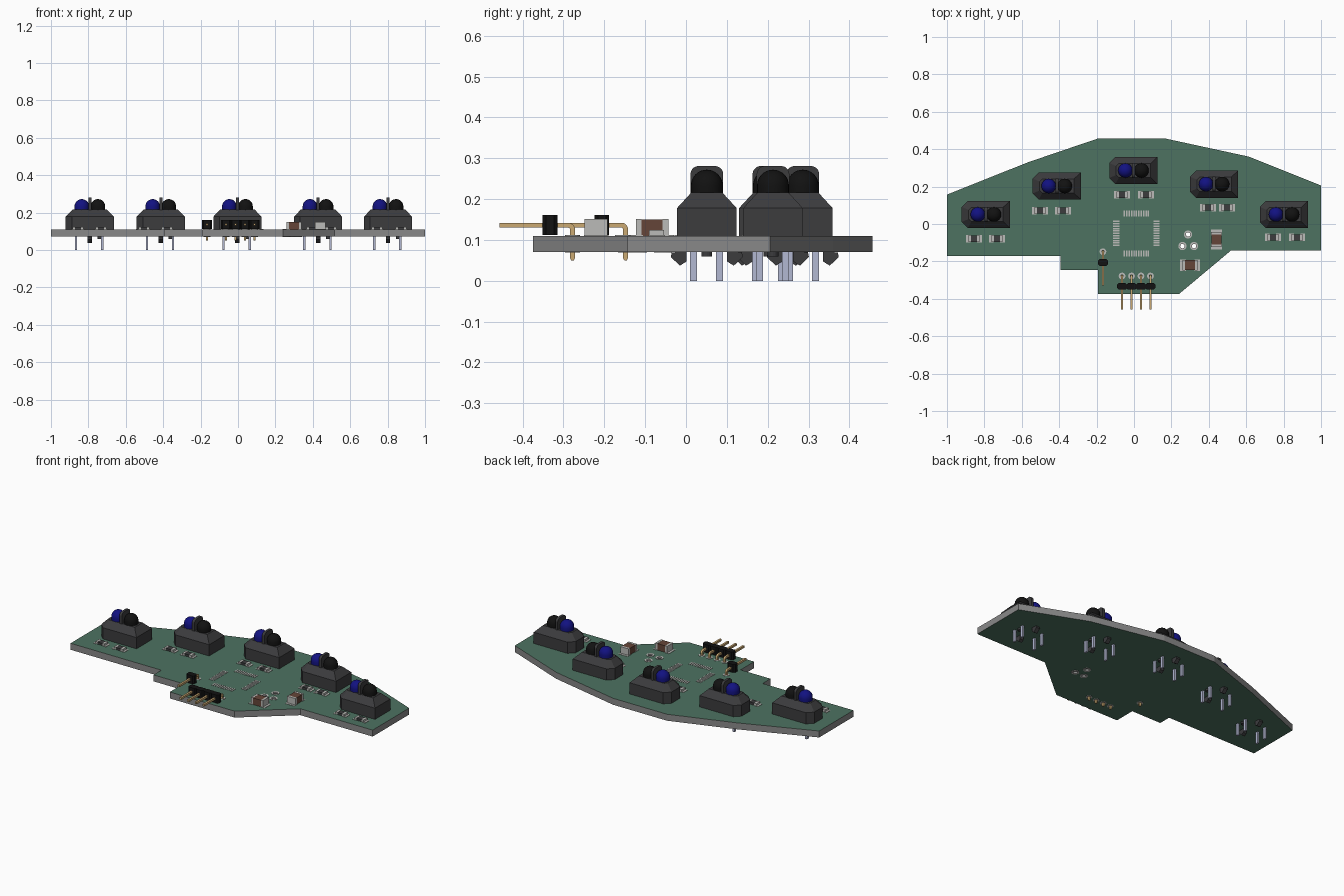
import bpy, bmesh, math

if "Cube" in bpy.data.objects:
    bpy.data.objects.remove(bpy.data.objects["Cube"])

TOP, BOT = 0.11, 0.071   # board faces


def material(name, r, g, b):
    m = bpy.data.materials.new(name)
    m.diffuse_color = (r, g, b, 1)
    m.use_nodes = True
    m.node_tree.nodes["Principled BSDF"].inputs["Base Color"].default_value = m.diffuse_color
    return m


GREEN = material("board_green", 0.075, 0.17, 0.12)
EDGE = material("board_edge", 0.25, 0.25, 0.25)
BLACK = material("plastic_black", 0.045, 0.045, 0.048)
DARK = material("lens_black", 0.006, 0.006, 0.006)
BLUE = material("lens_blue", 0.006, 0.006, 0.22)
LEAD = material("lead_steel", 0.45, 0.48, 0.65)
GOLD = material("pin_gold", 0.6, 0.4, 0.17)
TIN = material("pad_tin", 0.5, 0.5, 0.48)
BROWN = material("ceramic_brown", 0.13, 0.06, 0.04)


def finish(name, bm, mat, smooth=False):
    bmesh.ops.recalc_face_normals(bm, faces=bm.faces)
    me = bpy.data.meshes.new(name)
    for f in bm.faces:
        f.smooth = smooth
    bm.to_mesh(me)
    bm.free()
    if mat:
        me.materials.append(mat)
    ob = bpy.data.objects.new(name, me)
    bpy.context.collection.objects.link(ob)
    return ob


def loft(name, rings, mat):
    """Closed solid through rings of 3D points."""
    bm = bmesh.new()
    vs = [[bm.verts.new(p) for p in r] for r in rings]
    n = len(vs[0])
    for a, b in zip(vs, vs[1:]):
        for i in range(n):
            bm.faces.new((a[i], a[(i + 1) % n], b[(i + 1) % n], b[i]))
    bm.faces.new(vs[0])
    bm.faces.new(vs[-1])
    return finish(name, bm, mat)


def prism_z(name, pts, lo, hi, mat):
    return loft(name, [[(x, y, z) for x, y in pts] for z in (lo, hi)], mat)


def prism_x(name, pts, lo, hi, mat):
    return loft(name, [[(x, y, z) for y, z in pts] for x in (lo, hi)], mat)


def box(name, cx, cy, sx, sy, lo, hi, mat):
    x, y = sx / 2, sy / 2
    return prism_z(name, [(cx - x, cy - y), (cx + x, cy - y), (cx + x, cy + y), (cx - x, cy + y)], lo, hi, mat)


def circle(cx, cy, r, n=16, a0=0, a1=360):
    full = a1 - a0 == 360
    k = n if full else n - 1
    return [(cx + r * math.cos(math.radians(a0 + (a1 - a0) * i / k)),
             cy + r * math.sin(math.radians(a0 + (a1 - a0) * i / k))) for i in range(n)]


def ring_pad(name, cx, cy, r, hole, lo, hi):
    """Annular solder pad."""
    bm = bmesh.new()
    n = 20
    rings = [[bm.verts.new((x, y, z)) for x, y in circle(cx, cy, rad, n)]
             for rad, z in ((r, lo), (r, hi), (hole, hi), (hole, lo))]
    for k in range(4):
        a, b = rings[k], rings[(k + 1) % 4]
        for i in range(n):
            bm.faces.new((a[i], a[(i + 1) % n], b[(i + 1) % n], b[i]))
    return finish(name, bm, TIN)


# circuit board: green faces, grey edge
outline = [(-1, .157), (-.567, .33), (-.193, .457), (.167, .457), (.615, .36), (1, .206),
           (1, -.143), (.517, -.143), (.24, -.375), (-.193, -.375), (-.193, -.245),
           (-.393, -.245), (-.393, -.17), (-1, -.17)]
board = prism_z("circuit_board", outline, BOT, TOP, GREEN)
board.data.materials.append(EDGE)
for p in board.data.polygons:
    p.material_index = 0 if abs(p.normal.z) > 0.5 else 1

# three open through holes with pads
for i, (x, y) in enumerate([(.289, -.056), (.259, -.118), (.321, -.118)]):
    cutter = prism_z(f"hole_cutter_{i}", circle(x, y, .012), 0, .2, EDGE)
    cutter.hide_render = True
    cutter.display_type = 'WIRE'
    mod = board.modifiers.new("hole", 'BOOLEAN')
    mod.operation, mod.solver, mod.object = 'DIFFERENCE', 'EXACT', cutter
    ring_pad("hole_pad_top", x, y, .022, .012, TOP, TOP + .002)
    ring_pad("hole_pad_bottom", x, y, .022, .012, BOT - .002, BOT)


def dome(name, x, y, mat, r=.039):
    bm = bmesh.new()
    bmesh.ops.create_uvsphere(bm, u_segments=24, v_segments=16, radius=r)
    for v in bm.verts:   # straight sides below the equator
        if v.co.z < -1e-4:
            f = math.hypot(v.co.x, v.co.y)
            if f > 1e-5:
                v.co.x, v.co.y = v.co.x * r / f, v.co.y * r / f
            v.co.z = max(v.co.z, -.03)
        v.co.x += x
        v.co.y += y
        v.co.z += .233
    return finish(name, bm, mat, True)


def sensor(cx, cy):
    def footprint(hx, hy, c, z):
        return [(cx + x, cy + y, z) for x, y in ((hx, -hy), (hx, hy), (-hx + c, hy), (-hx, hy - c),
                                                 (-hx, -hy + c), (-hx + c, -hy))]
    # housing with sloped shoulders and chamfered left end
    loft("sensor_housing", [footprint(.129, .073, .033, TOP), footprint(.129, .073, .033, .178),
                            footprint(.092, .038, .014, .216)], BLACK)
    dome("emitter_lens", cx - .043, cy, BLUE)
    dome("receiver_lens", cx + .043, cy, DARK)
    # rounded divider between the lenses
    fin = [(cy - .04, .2), (cy + .04, .2)] + circle(cy + .02, .261, .02, 6, 0, 90) \
        + circle(cy - .02, .261, .02, 6, 90, 180)
    prism_x("lens_divider", fin, cx - .008, cx + .008, BLACK)
    # leads, snap clips and locating peg under the board
    for sx in (-.074, .066):
        for sy in (-.033, .031):
            box("sensor_lead", cx + sx, cy + sy, .012, .017, 0, TOP + .01, LEAD)
    for s in (-1, 1):
        clip = [(.05, TOP + .01), (.05, .047), (.066, .037), (.088, .058), (.086, .069), (.066, .071),
                (.066, TOP + .01)]
        prism_x("snap_clip", [(cy + s * a, z) for a, z in clip], cx - .012, cx + .012, BLACK)
    prism_z("locating_peg", circle(cx + .055, cy, .013, 12), .06, TOP + .01, BLACK)


for c in ((-.792, .051), (-.413, .203), (-.003, .286), (.428, .213), (.802, .051)):
    sensor(*c)


def chip(name, x, y, w, d, body, gap, height, mat, upright=False):
    """Two-terminal part on pads; w = padded length, body = part length."""
    def b(n, o, l, t, lo, hi, m):
        if upright:
            box(n, x, y + o, t, l, lo, hi, m)
        else:
            box(n, x + o, y, l, t, lo, hi, m)
    b(name + "_body", 0, body - .01, d, TOP, TOP + height - .001, mat)
    for s in (-1, 1):
        b(name + "_pad", s * (w / 2 + gap / 2) / 2, (w - gap) / 2, d + .006, TOP, TOP + .002, TIN)
        b(name + "_terminal", s * (body / 2 - .007), .014, d + .002, TOP, TOP + height, TIN)


# resistors, a pair in front of each sensor
for x0, x1, y in ((-.856, -.733, -.078), (-.503, -.38, .072), (-.064, .064, .157),
                  (.396, .497, .088), (.743, .872, -.072)):
    for x in (x0, x1):
        chip("resistor", x, y, .085, .034, .06, .035, .014, BLACK)

# capacitors
chip("capacitor_front", .3, -.22, .107, .054, .08, .045, .041, BROWN)
chip("capacitor_side", .441, -.083, .107, .054, .08, .045, .041, BROWN, True)

# square ring of surface pads for the empty controller site
for i in range(-5, 6):
    for s in (-1, 1):
        box("controller_pad", .013 + i * .0128, -.05 + s * .107, .008, .033, TOP, TOP + .002, TIN)
        box("controller_pad", .013 + s * .108, -.05 + i * .0128, .033, .008, TOP, TOP + .002, TIN)


# right-angle header pins
def pin(x, y_tip, y_bend):
    t = .006
    prof = [(y_tip, .136 - t), (y_tip, .136 + t)] \
        + circle(y_bend + t - .016, .126, .016, 6, 90, 0) \
        + [(y_bend + t, .055), (y_bend + .003, .05), (y_bend - .003, .05), (y_bend - t, .055)] \
        + circle(y_bend + t - .016, .126, .004, 4, 0, 90)
    prism_x("header_pin", prof, x - t, x + t, GOLD)
    ring_pad("pin_pad_top", x, y_bend, .018, .008, TOP, TOP + .002)
    ring_pad("pin_pad_bottom", x, y_bend, .018, .008, BOT - .002, BOT)


def header_block(x, y):
    c = .008
    pts = [(x - .026, y - .018 + c), (x - .026 + c, y - .018), (x + .026 - c, y - .018), (x + .026, y - .018 + c),
           (x + .026, y + .018 - c), (x + .026 - c, y + .018), (x - .026 + c, y + .018), (x - .026, y + .018 - c)]
    prism_z("header_block", pts, TOP + .002, .161, DARK)


for i in range(4):
    px = -.064 + i * .0507
    pin(px, -.457, -.278)
    header_block(px, -.333)
pin(-.166, -.33, -.148)
header_block(-.166, -.206)
